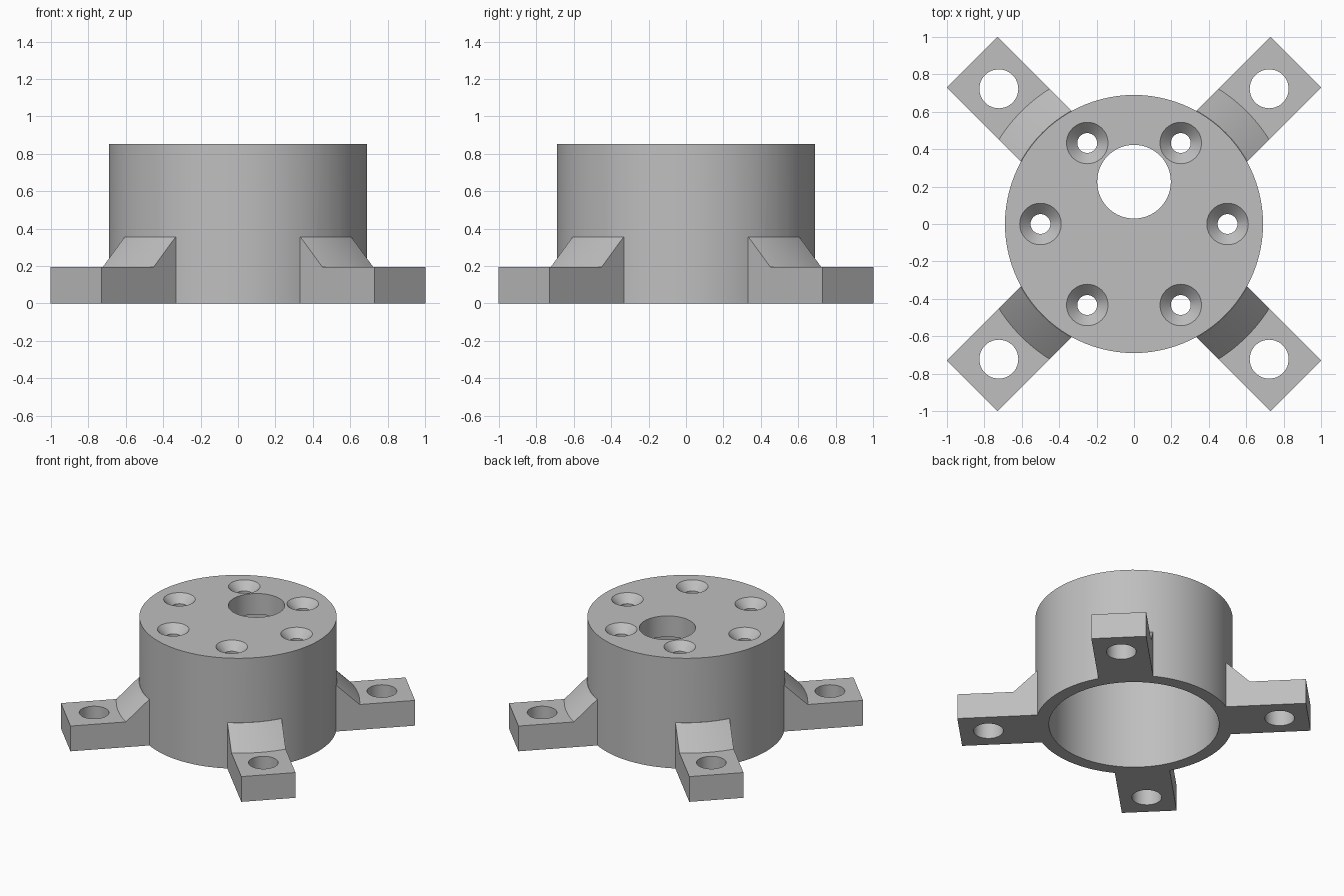
import bpy, bmesh, math
from mathutils import Matrix

if "Cube" in bpy.data.objects:
    bpy.data.objects.remove(bpy.data.objects["Cube"])

grey = bpy.data.materials.new("light grey")
grey.diffuse_color = (0.52, 0.52, 0.52, 1)
grey.use_nodes = True
grey.node_tree.nodes["Principled BSDF"].inputs["Base Color"].default_value = grey.diffuse_color


def finish(name, bm):
    bmesh.ops.recalc_face_normals(bm, faces=bm.faces)
    mesh = bpy.data.meshes.new(name)
    bm.to_mesh(mesh)
    bm.free()
    mesh.materials.append(grey)
    ob = bpy.data.objects.new(name, mesh)
    bpy.context.collection.objects.link(ob)
    return ob


def lathe(name, profile, x=0, y=0, sides=96):
    """Solid of revolution from (radius, z) points, capped at both ends."""
    bm = bmesh.new()
    rings = [[bm.verts.new((x + r * math.cos(2 * math.pi * i / sides),
                            y + r * math.sin(2 * math.pi * i / sides), z))
              for i in range(sides)] for r, z in profile]
    for a, b in zip(rings, rings[1:]):
        for i in range(sides):
            j = (i + 1) % sides
            bm.faces.new((a[i], a[j], b[j], b[i]))
    bm.faces.new(rings[0][::-1])
    bm.faces.new(rings[-1])
    return finish(name, bm)


def combine(target, tool, operation):
    """Apply a boolean and remove the tool object."""
    mod = target.modifiers.new("cut", 'BOOLEAN')
    mod.operation, mod.object, mod.solver = operation, tool, 'EXACT'
    bpy.context.view_layer.objects.active = target
    bpy.ops.object.modifier_apply(modifier=mod.name)
    bpy.data.objects.remove(tool)


# Round body
housing = lathe("motor_housing", [(0.69, 0), (0.69, 0.852)])

# Four diagonal mounting arms with conical gussets at the body
for k in range(4):
    ang = math.radians(45 + 90 * k)
    bm = bmesh.new()
    bmesh.ops.create_cube(bm, size=1, matrix=Matrix.Rotation(ang, 4, 'Z')
                          @ Matrix.Translation((0.9218, 0, 0.25))
                          @ Matrix.Diagonal((0.6036, 0.385, 0.5, 1)))
    arm = finish("mounting_arm", bm)
    limit = lathe("arm_limit", [(1.5, 0), (1.5, 0.195), (0.852, 0.195),
                                (0.692, 0.355), (0.6, 0.355)])
    combine(arm, limit, 'INTERSECT')
    combine(housing, arm, 'UNION')

# Open cavity underneath, leaving the top plate
combine(housing, lathe("cavity", [(0.595, -0.1), (0.595, 0.69)]), 'DIFFERENCE')

# Bolt holes in the arms
for k in range(4):
    ang = math.radians(45 + 90 * k)
    hole = lathe("bolt_hole", [(0.104, -0.1), (0.104, 0.5)],
                 1.022 * math.cos(ang), 1.022 * math.sin(ang), 48)
    combine(housing, hole, 'DIFFERENCE')

# Off-centre shaft opening
combine(housing, lathe("shaft_hole", [(0.197, 0.6), (0.197, 1)], 0, 0.226, 64), 'DIFFERENCE')

# Six countersunk screw holes
for k in range(6):
    ang = math.radians(60 * k)
    screw = lathe("screw_hole", [(0.053, 0.6), (0.053, 0.793), (0.111, 0.852), (0.111, 0.95)],
                  0.5 * math.cos(ang), 0.5 * math.sin(ang), 48)
    combine(housing, screw, 'DIFFERENCE')

# Smooth curved walls, keep crisp edges
bpy.ops.object.select_all(action='DESELECT')
housing.select_set(True)
bpy.context.view_layer.objects.active = housing
bpy.ops.object.shade_smooth_by_angle(angle=math.radians(25))
